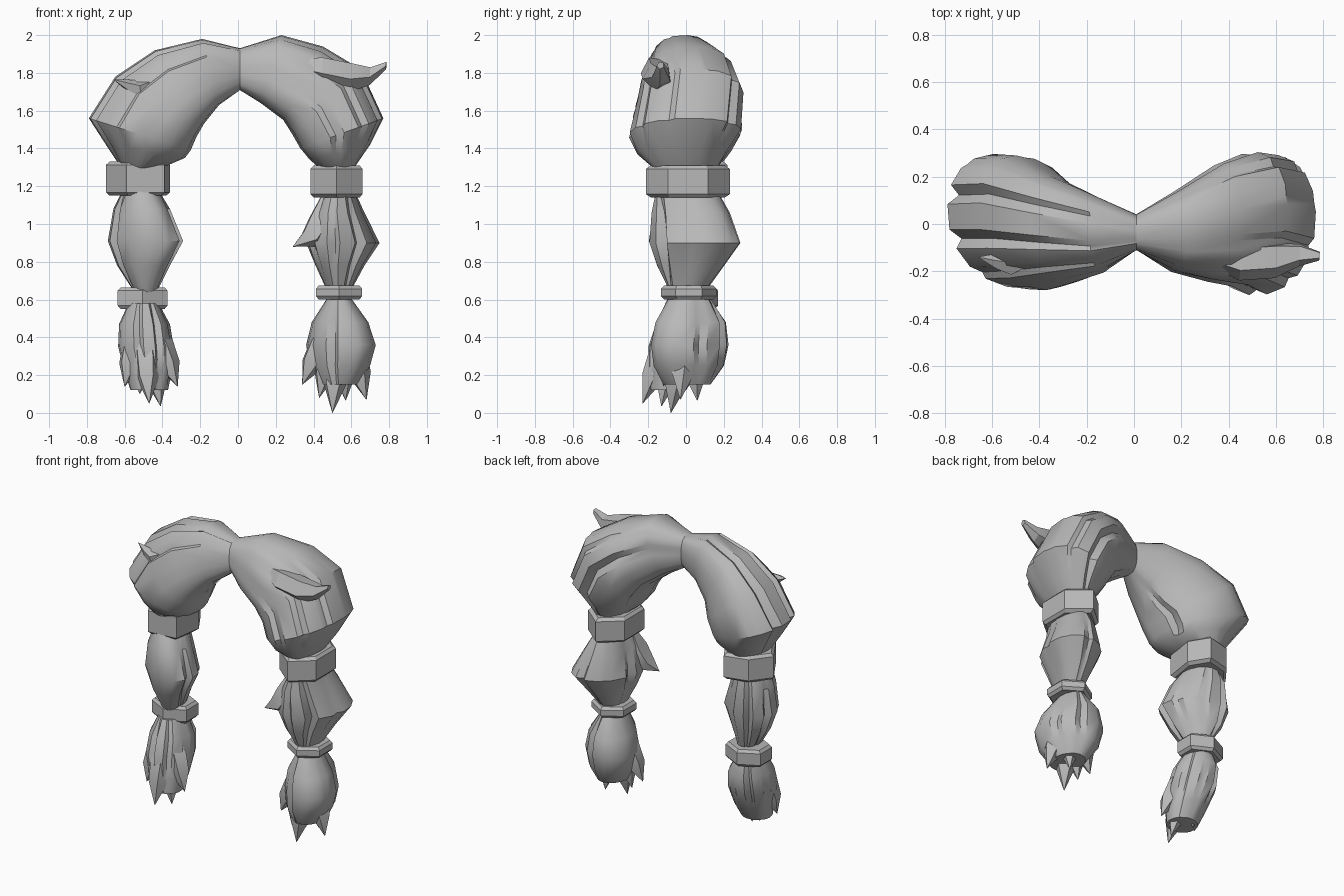
import bpy, bmesh, math, random
from mathutils import Vector

if "Cube" in bpy.data.objects:
    bpy.data.objects.remove(bpy.data.objects["Cube"])

random.seed(5)
grey = bpy.data.materials.new("warm_grey")
grey.diffuse_color = (0.48, 0.48, 0.48, 1)
grey.use_nodes = True
grey.node_tree.nodes["Principled BSDF"].inputs["Base Color"].default_value = grey.diffuse_color


def finish(name, rings, angle=35):
    """Skin a list of point rings, cap the ends and shade the result."""
    bm = bmesh.new()
    loops = [[bm.verts.new(p) for p in ring] for ring in rings]
    n = len(loops[0])
    for a, b in zip(loops, loops[1:]):
        for j in range(n):
            k = (j + 1) % n
            bm.faces.new((a[j], a[k], b[k], b[j]))
    bm.faces.new(loops[0])
    bm.faces.new(loops[-1])
    bmesh.ops.remove_doubles(bm, verts=bm.verts, dist=0.0005)
    bmesh.ops.recalc_face_normals(bm, faces=bm.faces)
    me = bpy.data.meshes.new(name)
    bm.to_mesh(me)
    bm.free()
    me.materials.append(grey)
    ob = bpy.data.objects.new(name, me)
    bpy.context.collection.objects.link(ob)
    bpy.ops.object.select_all(action='DESELECT')
    ob.select_set(True)
    bpy.context.view_layer.objects.active = ob
    bpy.ops.object.shade_smooth_by_angle(angle=math.radians(angle))
    return ob


def power(v, e):
    return math.copysign(abs(v) ** e, v)


def hair(name, sections, depth=0.2, n=24, square=1.0, skew=0.0):
    """Bundle with V-shaped grooves; section = outer x, z, inner x, z, front y, back y."""
    groove, drift, wave = [], [], []
    step = 2 * math.pi / n
    for j in range(n):
        kind = j % 3                      # ridge, groove, ridge
        deep = random.choice((0.12, 0.5, 1.0)) * depth
        groove.append(deep if kind == 1 else 0)
        drift.append((0.3, random.uniform(-0.3, 0.3), -0.3)[kind] * step)
        wave.append(random.uniform(0.6, 1.6))
    rings = []
    for i, (ox, oz, ix, iz, y0, y1) in enumerate(sections):
        u = i / (len(sections) - 1)
        e = square + (1 - square) * u
        mid = Vector(((ox + ix) / 2, (y0 + y1) / 2, (oz + iz) / 2))
        half = Vector(((ox - ix) / 2, skew * math.sin(math.pi * u), (oz - iz) / 2))
        side = Vector((0, (y1 - y0) / 2, 0))
        ring = []
        for j in range(n):
            t = step * j + drift[j]
            f = 1 - groove[j] * math.sin(math.pi * u ** wave[j])
            ring.append(mid + (half * power(math.cos(t), e) + side * power(math.sin(t), e)) * f)
        rings.append(ring)
    return finish(name, rings)


def upright(name, rows, depth=0.2, skew=0.0):
    """Vertical bundle; row = z, left x, right x, front y, back y."""
    return hair(name, [(a, z, b, z, c, d) for z, a, b, c, d in rows], depth, 24, 1.0, skew)


def lock(name, points, radii, n=5):
    """Pointed lock following a short path."""
    pts = [Vector(p) for p in points]
    axis = (pts[-1] - pts[0]).normalized()
    a = axis.orthogonal().normalized()
    b = axis.cross(a)
    rings = [[p + (a * math.cos(2 * math.pi * j / n) + b * math.sin(2 * math.pi * j / n)) * r
              for j in range(n)] for p, r in zip(pts, radii)]
    return finish(name, rings, 25)


def band(name, x, y, z0, z1, outline):
    """Bevelled hair band from a six-sided outline around x, y."""
    c = 0.018
    rings = [[(x + hx * s, y + hy * s, z) for hx, hy in outline]
             for z, s in ((z0, 0.88), (z0 + c, 1), (z1 - c, 1), (z1, 0.88))]
    return finish(name, rings, 20)


def hexagon(rx, ry):
    return [(0, -ry), (rx, -ry * 0.48), (rx, ry * 0.48), (0, ry), (-rx, ry * 0.48), (-rx, -ry * 0.48)]


# Two large swept halves
hair("left_sweep", [
    (0.012, 1.93, 0.012, 1.71, -0.11, 0.04),
    (-0.19, 1.98, -0.10, 1.63, -0.20, 0.11),
    (-0.44, 1.92, -0.18, 1.53, -0.24, 0.19),
    (-0.65, 1.78, -0.22, 1.46, -0.27, 0.28),
    (-0.79, 1.56, -0.25, 1.39, -0.27, 0.29),
    (-0.70, 1.42, -0.28, 1.35, -0.23, 0.24),
    (-0.62, 1.30, -0.42, 1.29, -0.12, 0.17)], 0.16, 30, 0.75, 0.06)
hair("right_sweep", [
    (0.008, 1.93, 0.008, 1.71, -0.11, 0.04),
    (0.23, 2.00, 0.12, 1.64, -0.20, 0.14),
    (0.45, 1.94, 0.24, 1.55, -0.24, 0.25),
    (0.65, 1.82, 0.29, 1.47, -0.26, 0.30),
    (0.77, 1.56, 0.33, 1.40, -0.30, 0.29),
    (0.70, 1.42, 0.38, 1.34, -0.26, 0.22),
    (0.61, 1.29, 0.45, 1.28, -0.16, 0.16)], 0.16, 30, 0.75, 0.04)

# Stray tips on the sweeps
lock("right_stray_lock", [(0.18, -0.10, 1.86), (0.45, -0.16, 1.81), (0.60, -0.15, 1.78),
                          (0.70, -0.13, 1.785), (0.785, -0.135, 1.84)],
     [0.01, 0.08, 0.08, 0.05, 0.02])
lock("left_stray_lock", [(-0.35, -0.12, 1.79), (-0.52, -0.17, 1.71), (-0.58, -0.16, 1.73), (-0.66, -0.14, 1.765)],
     [0.01, 0.05, 0.035, 0.001])

# Bands
band("left_upper_band", -0.53, 0.04, 1.15, 1.33,
     [(-0.17, 0.01), (-0.06, -0.17), (0.14, -0.15), (0.17, 0.05), (0.09, 0.18), (-0.07, 0.14)])
band("right_upper_band", 0.522, 0.01, 1.14, 1.31, hexagon(0.138, 0.222))
band("left_lower_band", -0.505, 0.04, 0.55, 0.665, hexagon(0.132, 0.13))
band("right_lower_band", 0.535, 0.015, 0.60, 0.675, hexagon(0.122, 0.147))

# Bulging middle bundles
upright("left_middle_bundle", [
    (1.18, -0.61, -0.42, -0.12, 0.15), (1.08, -0.66, -0.36, -0.17, 0.17),
    (0.91, -0.69, -0.29, -0.19, 0.17), (0.78, -0.64, -0.36, -0.15, 0.15),
    (0.64, -0.55, -0.43, -0.08, 0.10)], 0.22, 0.05)
upright("right_middle_bundle", [
    (1.17, 0.45, 0.62, -0.16, 0.17), (1.06, 0.40, 0.67, -0.18, 0.23),
    (0.90, 0.36, 0.75, -0.19, 0.285), (0.78, 0.41, 0.67, -0.15, 0.20),
    (0.65, 0.47, 0.60, -0.09, 0.11)], 0.22, -0.05)
lock("right_middle_stray", [(0.47, -0.06, 1.15), (0.44, -0.08, 1.00), (0.39, -0.10, 0.92), (0.29, -0.125, 0.88)],
     [0.03, 0.085, 0.07, 0.001])

# Loose tufts at the bottom
upright("left_tuft", [
    (0.58, -0.58, -0.42, -0.10, 0.12), (0.47, -0.63, -0.36, -0.16, 0.16),
    (0.35, -0.635, -0.34, -0.20, 0.14), (0.22, -0.60, -0.35, -0.20, 0.07),
    (0.12, -0.57, -0.37, -0.19, 0.0)], 0.18)
upright("right_tuft", [
    (0.62, 0.48, 0.59, -0.09, 0.12), (0.48, 0.39, 0.69, -0.16, 0.21),
    (0.36, 0.36, 0.73, -0.18, 0.22), (0.25, 0.38, 0.70, -0.17, 0.20),
    (0.15, 0.44, 0.64, -0.12, 0.13)], 0.18, 0.05)

# Pointed ends of the tufts
tips = {
    "left": ((-0.50, -0.04, 0.58), [(-0.47, -0.23, 0.05), (-0.41, -0.13, 0.035), (-0.32, -0.12, 0.14),
                                    (-0.60, -0.13, 0.14), (-0.52, -0.05, 0.10)]),
    "right": ((0.54, 0.01, 0.58), [(0.50, -0.08, 0.0), (0.68, -0.03, 0.07), (0.43, -0.03, 0.08),
                                   (0.34, -0.02, 0.15), (0.57, 0.06, 0.065)])}
for label, (root, ends) in tips.items():
    root = Vector(root)
    for i, end in enumerate(ends):
        end = Vector(end)
        lock(f"{label}_tuft_tip_{i + 1}",
             [root.lerp(end, 0.2), root.lerp(end, 0.5), root.lerp(end, 0.74), end],
             [0.03, 0.07, 0.062, 0.001])
